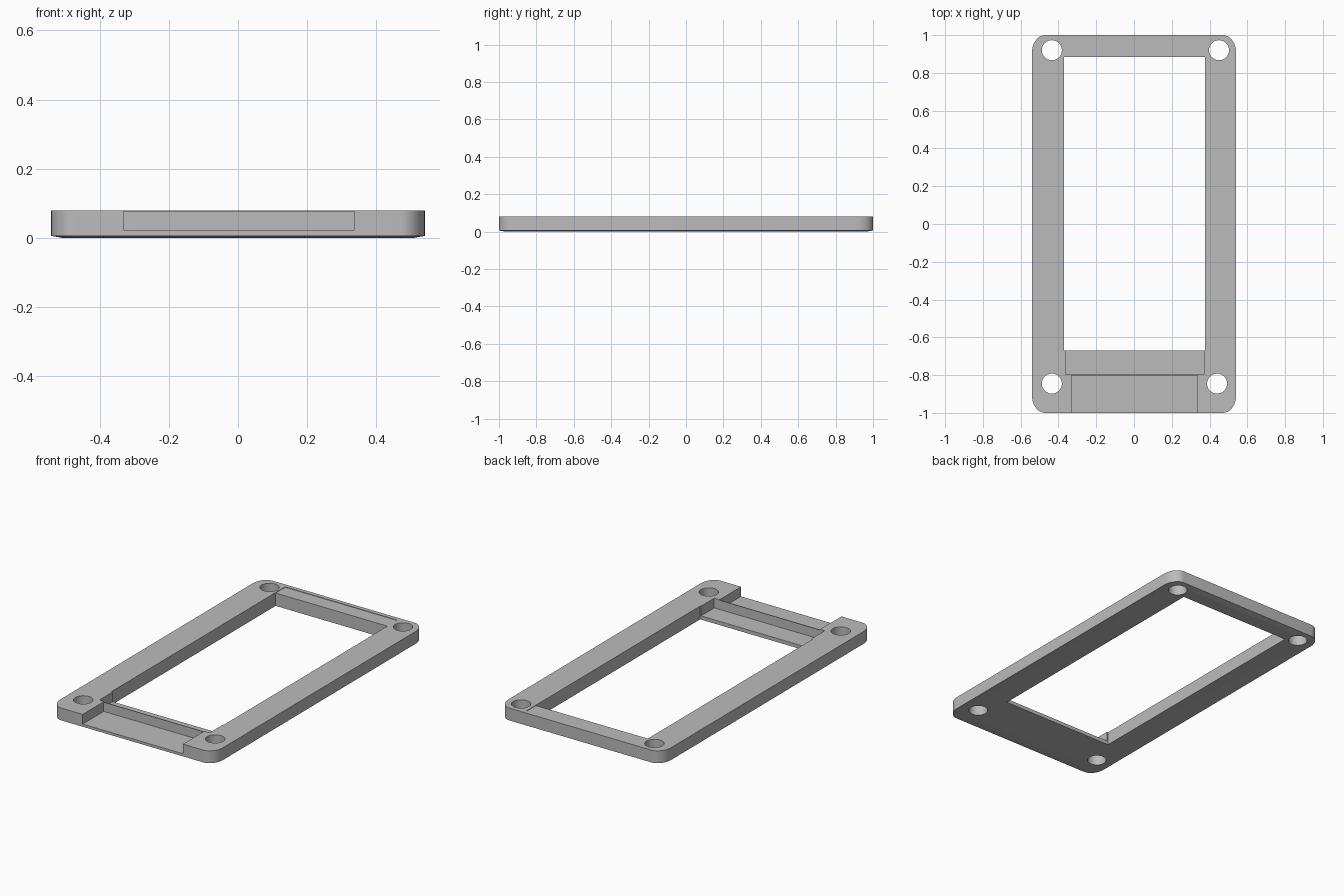
import bpy, bmesh, math

if "Cube" in bpy.data.objects:
    bpy.data.objects.remove(bpy.data.objects["Cube"], do_unlink=True)

grey = bpy.data.materials.new("plain grey")
grey.use_nodes = True
colour = (0.5, 0.5, 0.5, 1)
grey.diffuse_color = colour
grey.node_tree.nodes["Principled BSDF"].inputs["Base Color"].default_value = colour

HALF_X, HALF_Y, TOP = 0.54, 1.0, 0.08
FLOOR = 0.022


def new_object(name, bm):
    bmesh.ops.recalc_face_normals(bm, faces=bm.faces[:])
    mesh = bpy.data.meshes.new(name)
    bm.to_mesh(mesh)
    bm.free()
    obj = bpy.data.objects.new(name, mesh)
    bpy.context.collection.objects.link(obj)
    mesh.materials.append(grey)
    return obj


def outline(inset, rx=0.07, ry=0.09, steps=10):
    """Rectangle with elliptical corners, counter-clockwise."""
    points = []
    for quarter, (sx, sy) in enumerate([(1, 1), (-1, 1), (-1, -1), (1, -1)]):
        for i in range(steps + 1):
            a = math.pi / 2 * (quarter + i / steps)
            points.append((sx * (HALF_X - rx) + (rx - inset) * math.cos(a),
                           sy * (HALF_Y - ry) + (ry - inset) * math.sin(a)))
    return points


def cut(target, cutter):
    cutter.hide_render = True
    mod = target.modifiers.new("cut", "BOOLEAN")
    mod.operation = "DIFFERENCE"
    mod.solver = "EXACT"
    mod.object = cutter
    bpy.context.view_layer.objects.active = target
    bpy.ops.object.modifier_apply(modifier=mod.name)
    bpy.data.objects.remove(cutter, do_unlink=True)


def cut_box(target, x0, x1, y0, y1, z0, z1=0.2):
    bm = bmesh.new()
    bmesh.ops.create_cube(bm, size=1)
    for v in bm.verts:
        v.co = (x1 if v.co.x > 0 else x0, y1 if v.co.y > 0 else y0,
                z1 if v.co.z > 0 else z0)
    cut(target, new_object("box_cutter", bm))


# Rounded plate with a shallow chamfer underneath
bm = bmesh.new()
rings = [[bm.verts.new((x, y, z)) for x, y in outline(inset)]
         for inset, z in ((0.035, 0), (0, 0.006), (0, TOP))]
for low, high in zip(rings, rings[1:]):
    for i in range(len(low)):
        j = (i + 1) % len(low)
        bm.faces.new((low[i], low[j], high[j], high[i]))
bm.faces.new(rings[0][::-1])
bm.faces.new(rings[-1])
frame = new_object("bezel_frame", bm)

# Display window
cut_box(frame, -0.37, 0.375, -0.67, 0.885, -0.1)
# Inner ledge and front slot, leaving a thin wall between them
cut_box(frame, -0.362, 0.37, -0.796, -0.66, FLOOR)
cut_box(frame, -0.33, 0.335, -1.1, -0.801, FLOOR)
cut_box(frame, -0.33, 0.335, -0.83, -0.78, 0.077)
# Shallow recess in the back bar
cut_box(frame, -0.37, 0.375, 0.87, 0.975, 0.077)

# Corner screw holes
for x, y in [(-0.435, 0.92), (0.45, 0.92), (-0.435, -0.845), (0.44, -0.845)]:
    bm = bmesh.new()
    bmesh.ops.create_cone(bm, cap_ends=True, segments=40, radius1=0.053,
                          radius2=0.053, depth=0.5)
    bmesh.ops.translate(bm, verts=bm.verts[:], vec=(x, y, 0))
    cut(frame, new_object("hole_cutter", bm))

# Smooth corners and holes, crisp edges
bpy.ops.object.select_all(action="DESELECT")
frame.select_set(True)
bpy.context.view_layer.objects.active = frame
bpy.ops.object.shade_smooth_by_angle(angle=math.radians(30))
